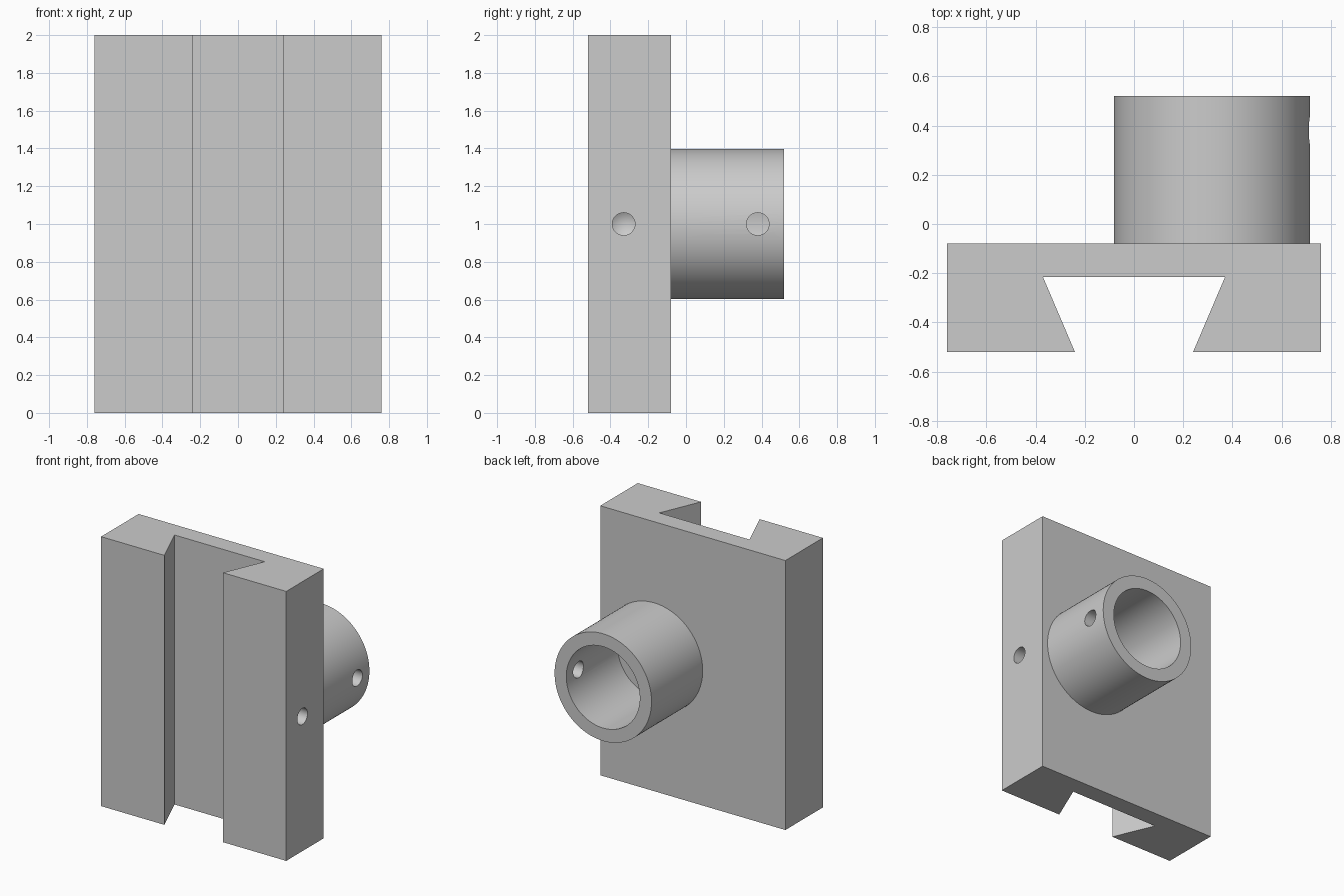
import bpy, bmesh, math
from mathutils import Matrix

cube = bpy.data.objects.get("Cube")
if cube:
    bpy.data.objects.remove(cube, do_unlink=True)

grey = bpy.data.materials.new("plain_grey")
grey.use_nodes = True
colour = (0.6, 0.6, 0.6, 1)
grey.diffuse_color = colour
grey.node_tree.nodes["Principled BSDF"].inputs["Base Color"].default_value = colour


def add_object(name, bm):
    bmesh.ops.recalc_face_normals(bm, faces=bm.faces)
    mesh = bpy.data.meshes.new(name)
    bm.to_mesh(mesh)
    bm.free()
    mesh.materials.append(grey)
    obj = bpy.data.objects.new(name, mesh)
    bpy.context.collection.objects.link(obj)
    return obj


def cylinder(name, radius, start, end, axis, centre, segments, tip=0):
    """Cylinder along X or Y between two coordinates, with an optional cone at its start."""
    bm = bmesh.new()
    turn = Matrix.Rotation(math.pi / 2, 4, 'Y') if axis == 'X' else Matrix.Rotation(-math.pi / 2, 4, 'X')
    shift = Matrix.Translation(centre)
    place = shift @ turn @ Matrix.Translation((0, 0, (start + end) / 2))
    bmesh.ops.create_cone(bm, cap_ends=True, segments=segments, radius1=radius,
                          radius2=radius, depth=end - start, matrix=place)
    if tip:
        bm.faces.ensure_lookup_table()
        cap = min((f for f in bm.faces if len(f.verts) > 4),
                  key=lambda f: f.calc_center_median().x)
        fan = bmesh.ops.poke(bm, faces=[cap])
        fan["verts"][0].co.x -= tip
    return add_object(name, bm)


def cut(target, cutter):
    mod = target.modifiers.new("cut", 'BOOLEAN')
    mod.operation, mod.solver, mod.object = 'DIFFERENCE', 'EXACT', cutter
    bpy.context.view_layer.objects.active = target
    bpy.ops.object.modifier_apply(modifier=mod.name)
    bpy.data.objects.remove(cutter, do_unlink=True)


# Plate with a dovetail channel, mirrored profile extruded upward
half = [(0.76, -0.08), (0.76, -0.52), (0.24, -0.52), (0.37, -0.215)]
profile = half + [(-x, y) for x, y in reversed(half)]
bm = bmesh.new()
base = bm.faces.new([bm.verts.new((x, y, 0)) for x, y in profile])
top = bmesh.ops.extrude_face_region(bm, geom=[base])["geom"]
bmesh.ops.translate(bm, vec=(0, 0, 2), verts=[v for v in top if isinstance(v, bmesh.types.BMVert)])
plate = add_object("dovetail_plate", bm)

# Drilled blind hole in the plate's side
cut(plate, cylinder("plate_drill", 0.06, 0.5, 0.9, 'X', (0, -0.33, 1), 32, tip=0.035))

# Socket tube on the back, with its bore and set screw hole
socket_centre = (0.317, 0, 1)
socket = cylinder("socket_tube", 0.398, -0.08, 0.52, 'Y', socket_centre, 96)
cut(socket, cylinder("bore_cutter", 0.302, -0.2, 0.7, 'Y', socket_centre, 96))
cut(socket, cylinder("screw_cutter", 0.06, 0.4, 0.9, 'X', (0, 0.38, 1), 32))

# Smooth curved walls, keep edges sharp
for obj in (plate, socket):
    bpy.ops.object.select_all(action='DESELECT')
    obj.select_set(True)
    bpy.context.view_layer.objects.active = obj
    bpy.ops.object.shade_smooth_by_angle(angle=math.radians(25))
